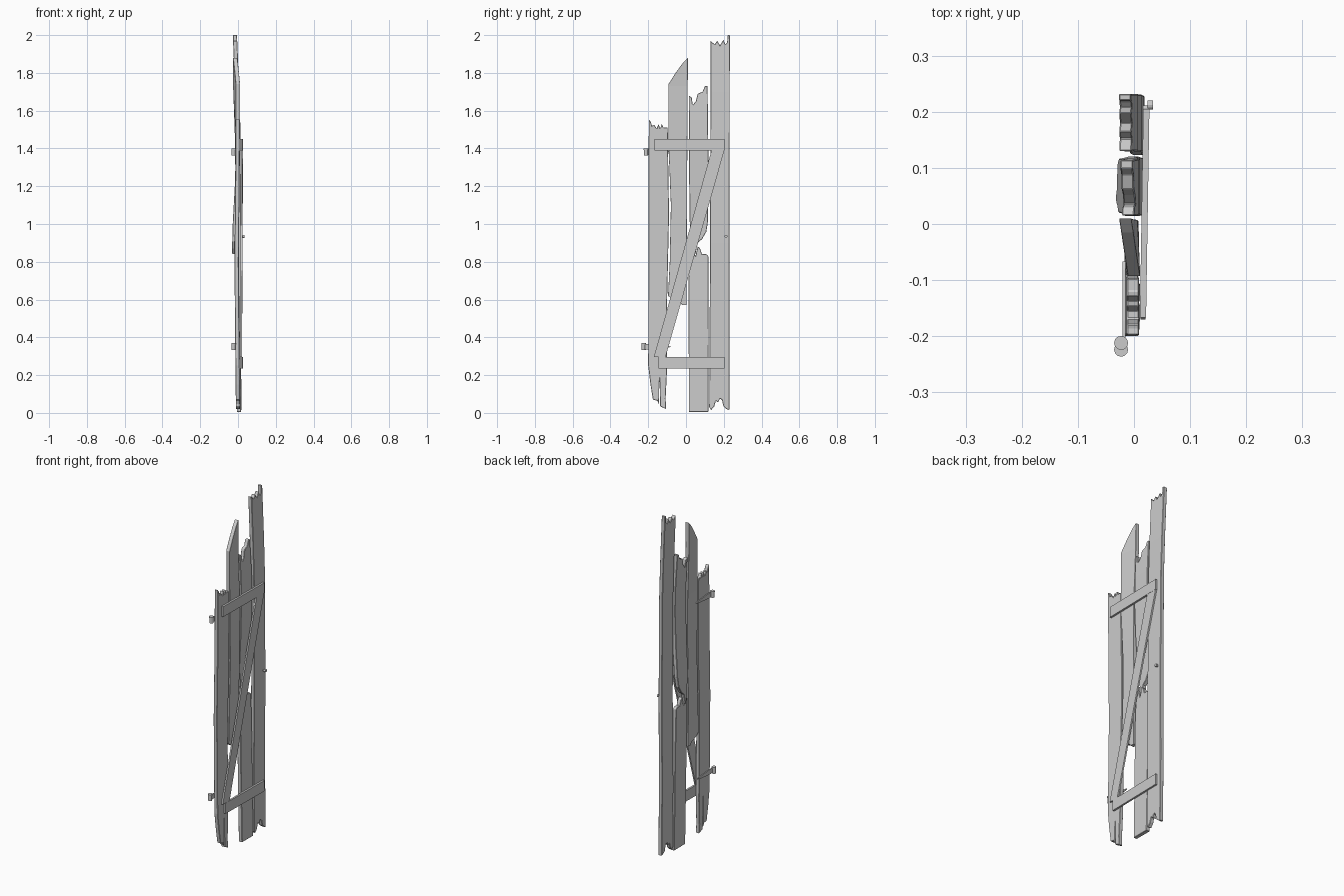
import bpy, bmesh, math
from mathutils import Vector


def material(name, value):
    m = bpy.data.materials.new(name)
    m.diffuse_color = (value, value, value, 1)
    return m


GREY = material("weathered_grey", 0.6)


def finish(name, bm, bevel=0.0):
    bmesh.ops.recalc_face_normals(bm, faces=bm.faces[:])
    me = bpy.data.meshes.new(name)
    bm.to_mesh(me)
    bm.free()
    me.materials.append(GREY)
    ob = bpy.data.objects.new(name, me)
    bpy.context.collection.objects.link(ob)
    if bevel:
        mod = ob.modifiers.new("worn_edges", "BEVEL")
        mod.width, mod.segments = bevel, 1
        mod.limit_method, mod.angle_limit = "ANGLE", math.radians(40)
    return ob


def ramp(points, z):
    """Linear interpolation through (z, x) pairs."""
    if z <= points[0][0]:
        return points[0][1]
    for (z0, x0), (z1, x1) in zip(points, points[1:]):
        if z <= z1:
            return x0 + (x1 - x0) * (z - z0) / (z1 - z0)
    return points[-1][1]


def slab(name, outline, thick, warp, bevel=0.0, cuts=()):
    """Extrude a (y, z) outline along x, then warp it with x = warp(y, z)."""
    bm = bmesh.new()
    bm.faces.new([bm.verts.new((0, y, z)) for y, z in outline])
    for z in cuts:
        bmesh.ops.bisect_plane(bm, geom=bm.verts[:] + bm.edges[:] + bm.faces[:],
                               plane_co=(0, 0, z), plane_no=(0, 0, 1))
    res = bmesh.ops.extrude_face_region(bm, geom=bm.faces[:], use_keep_orig=True)
    for v in res["geom"]:
        if isinstance(v, bmesh.types.BMVert):
            v.co.x = thick
    for v in bm.verts:
        v.co.x += warp(v.co.y, v.co.z) - thick / 2
    return finish(name, bm, bevel)


def plank(name, outline, bend, twist=None):
    def warp(y, z):
        return ramp(bend, z) + (twist(y, z) if twist else 0)
    slab(name, outline, 0.022, warp, 0.002, [b[0] + 0.0007 for b in bend])


# Vertical planks, bowed and splintered
plank("hinge_plank", [
    (-0.2, 0.25), (-0.188, 0.15), (-0.175, 0.07), (-0.152, 0.065), (-0.143, 0.045),
    (-0.140, 0.23), (-0.137, 0.035), (-0.105, 0.02), (-0.108, 0.075), (-0.101, 0.22),
    (-0.1, 0.6), (-0.09, 1.05), (-0.097, 1.51), (-0.12, 1.51), (-0.128, 1.53), (-0.137, 1.505),
    (-0.146, 1.53), (-0.155, 1.505), (-0.168, 1.525), (-0.18, 1.52), (-0.186, 1.54),
    (-0.197, 1.555)],
    [(0, 0.0), (0.3, -0.003), (0.8, -0.008), (1.2, -0.003), (1.5, -0.002)])

plank("pointed_plank", [
    (-0.095, 0.62), (-0.07, 0.60), (-0.03, 0.585), (-0.02, 0.57), (0.003, 0.57), (0.004, 0.9),
    (0.007, 1.4), (0.01, 1.88), (-0.015, 1.855), (-0.055, 1.8), (-0.093, 1.74),
    (-0.092, 1.4), (-0.08, 1.1), (-0.086, 0.8)],
    [(0.6, -0.005), (0.9, -0.006), (1.2, -0.003), (1.45, 0.0), (1.73, 0.0)],
    lambda y, z: -0.15 * (y + 0.093) * ramp([(1.3, 0), (1.74, 1)], z))

plank("broken_plank_upper", [
    (0.05, 0.84), (0.062, 0.9), (0.085, 0.92), (0.108, 0.96), (0.117, 1.02), (0.118, 1.4),
    (0.114, 1.73), (0.1, 1.73), (0.088, 1.70), (0.062, 1.69), (0.052, 1.65), (0.036, 1.63),
    (0.03, 1.67), (0.015, 1.68), (0.016, 1.3), (0.02, 1.0), (0.032, 0.93), (0.036, 0.87)],
    [(0.85, -0.021), (1.0, -0.017), (1.2, -0.006), (1.4, 0.0), (1.55, -0.003), (1.72, -0.013)])

plank("broken_plank_lower", [
    (0.015, 0.005), (0.118, 0.005), (0.12, 0.4), (0.118, 0.83), (0.108, 0.84), (0.085, 0.84),
    (0.075, 0.87), (0.062, 0.882), (0.05, 0.83), (0.04, 0.86), (0.03, 0.9), (0.02, 0.91),
    (0.014, 0.7)],
    [(0, 0.005), (0.3, 0.0), (0.6, -0.004), (0.9, -0.01)])

plank("latch_plank", [
    (0.123, 0.03), (0.133, 0.015), (0.15, 0.035), (0.158, 0.065), (0.17, 0.055), (0.18, 0.075),
    (0.19, 0.07), (0.198, 0.035), (0.215, 0.02), (0.229, 0.015), (0.23, 1.0), (0.232, 2.0),
    (0.22, 2.0), (0.218, 1.96), (0.208, 1.95), (0.198, 1.975), (0.18, 1.945),
    (0.165, 1.97), (0.152, 1.95), (0.13, 1.97), (0.128, 1.0)],
    [(0, 0.008), (0.4, 0.004), (0.9, 0.006), (1.5, 0.002), (1.7, -0.004), (1.99, -0.016)])


# Cross rails and diagonal brace, angled slightly outwards
def lean(y, z):
    return 0.019 + 0.016 * (y - 0.02)


for name, y0, z0, z1 in (("upper_rail", -0.167, 1.39, 1.45), ("lower_rail", -0.145, 0.235, 0.297)):
    slab(name, [(y0, z0), (0.205, z0), (0.205, z1), (y0, z1)], 0.011, lean)
slab("diagonal_brace", [(-0.17, 0.297), (-0.108, 0.297), (0.203, 1.39), (0.135, 1.39)],
     0.009, lean)


def cylinder(name, centre, radius, depth, axis, sides=12):
    bm = bmesh.new()
    bmesh.ops.create_cone(bm, cap_ends=True, segments=sides, radius1=radius, radius2=radius,
                          depth=depth)
    rot = Vector((0, 0, 1)).rotation_difference(Vector(axis)).to_matrix()
    bmesh.ops.rotate(bm, verts=bm.verts[:], matrix=rot)
    bmesh.ops.translate(bm, verts=bm.verts[:], vec=centre)
    return finish(name, bm)


# Hinges: barrel, pin cap and tapered strap on the back face
for label, y, z in (("upper", -0.212, 1.38), ("lower", -0.224, 0.35)):
    cylinder(label + "_hinge_barrel", (-0.023, y, z), 0.011, 0.036, (0, 0, 1))
    cylinder(label + "_hinge_cap", (-0.023, y, z + 0.016), 0.0125, 0.006, (0, 0, 1))
    slab(label + "_hinge_strap", [
        (y, z - 0.014), (y + 0.04, z - 0.014), (y + 0.13, z - 0.005), (y + 0.145, z),
        (y + 0.13, z + 0.005), (y + 0.04, z + 0.014), (y, z + 0.014)],
        0.005, lambda a, b: -0.018)

# Door knob on a short stem
cylinder("knob_stem", (0.02, 0.207, 0.935), 0.004, 0.014, (1, 0, 0))
cylinder("knob", (0.029, 0.212, 0.935), 0.008, 0.010, (1, 0, 0))
